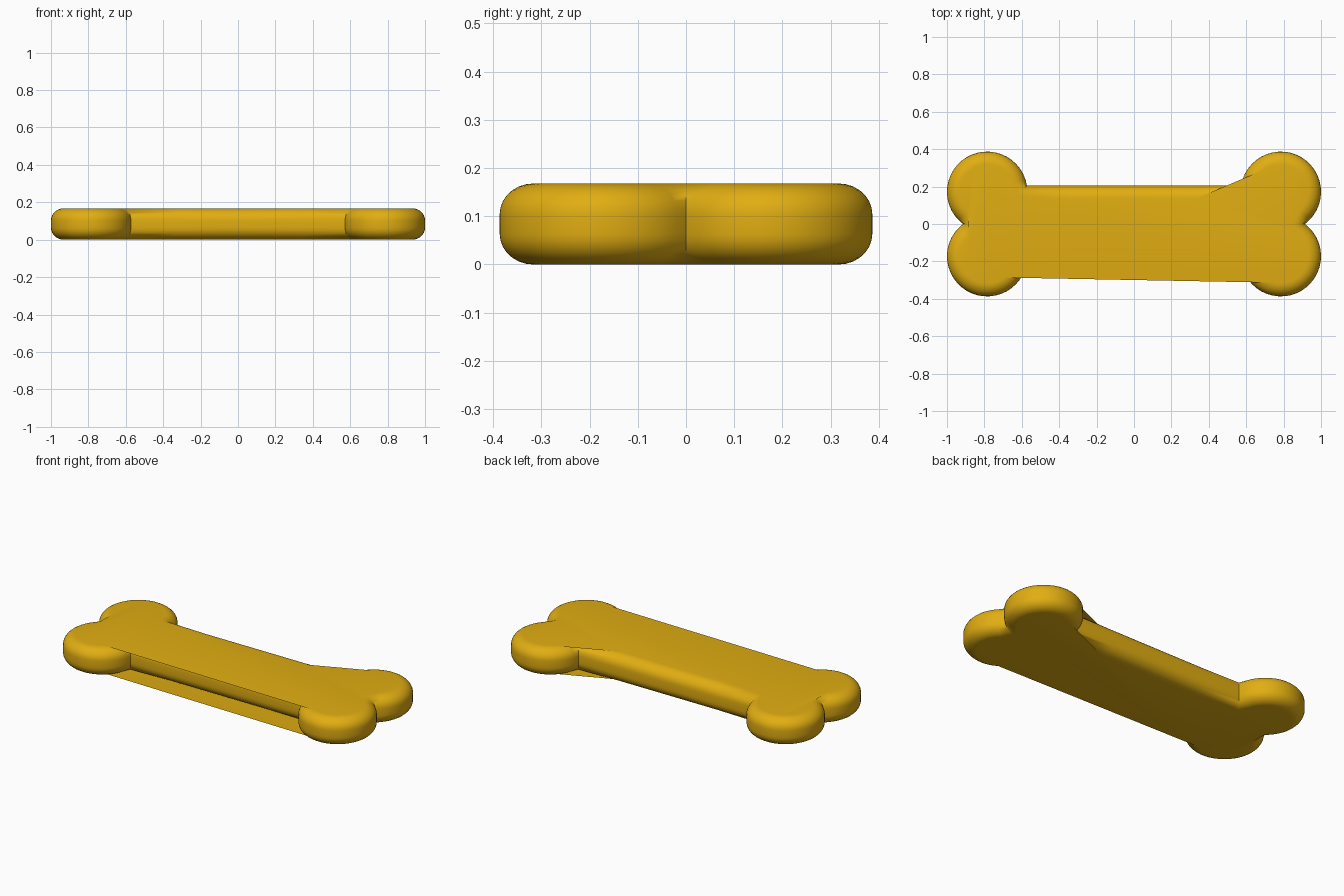
import bpy, bmesh, math
from mathutils import Vector

cube = bpy.data.objects.get("Cube")
if cube:
    bpy.data.objects.remove(cube)

# Golden biscuit colour
gold = bpy.data.materials.new("golden_biscuit")
gold.use_nodes = True
color = (0.75, 0.42, 0.006, 1)
gold.diffuse_color = color
gold.node_tree.nodes["Principled BSDF"].inputs["Base Color"].default_value = color

CX, CY, R = 0.785, 0.172, 0.215      # knob centre and radius
HALF = 0.205                         # shaft half width
MID, FLAT, ROUND_Z, INSET = 0.084, 0.02, 0.064, 0.07


def bone_outline():
    """Counter-clockwise outline: knobs at the four corners, straight shaft."""
    start = -math.asin(CY / R)
    end = math.pi - math.asin((HALF - CY) / R)
    n = 26
    arc = [Vector((CX + R * math.cos(a), CY + R * math.sin(a)))
           for a in (start + (end - start) * i / n for i in range(n + 1))]
    shaft = [Vector((x, HALF)) for x in (0.33, 0.0, -0.33)]
    back = arc + shaft + [Vector((-p.x, p.y)) for p in reversed(arc)]
    front = [Vector((-p.x, -p.y)) for p in back]
    return back[:-1] + front[:-1]


outline = bone_outline()
count = len(outline)
inward = []
for i, p in enumerate(outline):
    d1 = (p - outline[i - 1]).normalized()
    d2 = (outline[(i + 1) % count] - p).normalized()
    t = (d1 + d2).normalized()
    inward.append(Vector((-t.y, t.x)))

# Rounded side wall made of stacked rings
bm = bmesh.new()
rings = []
steps = 7
levels = [(-1, math.pi / 2 * (1 - i / steps)) for i in range(steps + 1)]
levels += [(1, math.pi / 2 * i / steps) for i in range(steps + 1)]
for side, a in levels:
    z = MID + side * (FLAT + ROUND_Z * math.sin(a))
    inset = INSET * (1 - math.cos(a))
    rings.append([bm.verts.new((*(p + v * inset), z))
                  for p, v in zip(outline, inward)])
for low, high in zip(rings, rings[1:]):
    for i in range(count):
        j = (i + 1) % count
        bm.faces.new((low[i], low[j], high[j], high[i]))


def on_cap(v):
    """Caps bridge the front hollow, one back corner and one end notch."""
    x, y = v.co.x, v.co.y
    front_gap = y < -0.08 and -0.69 < x < 0.74
    back_gap = y > 0.08 and 0.35 < x < 0.70
    end_notch = x < -0.8 and abs(y) < 0.05
    return not (front_gap or back_gap or end_notch)


# Flat top and bottom caps
bm.faces.new([v for v in rings[-1] if on_cap(v)])
bm.faces.new([v for v in reversed(rings[0]) if on_cap(v)])

mesh = bpy.data.meshes.new("bone_biscuit")
bm.to_mesh(mesh)
bm.free()
mesh.materials.append(gold)
bone = bpy.data.objects.new("bone_biscuit", mesh)
bpy.context.collection.objects.link(bone)
bpy.context.view_layer.objects.active = bone
bone.select_set(True)
bpy.ops.object.shade_smooth_by_angle(angle=math.radians(60))
